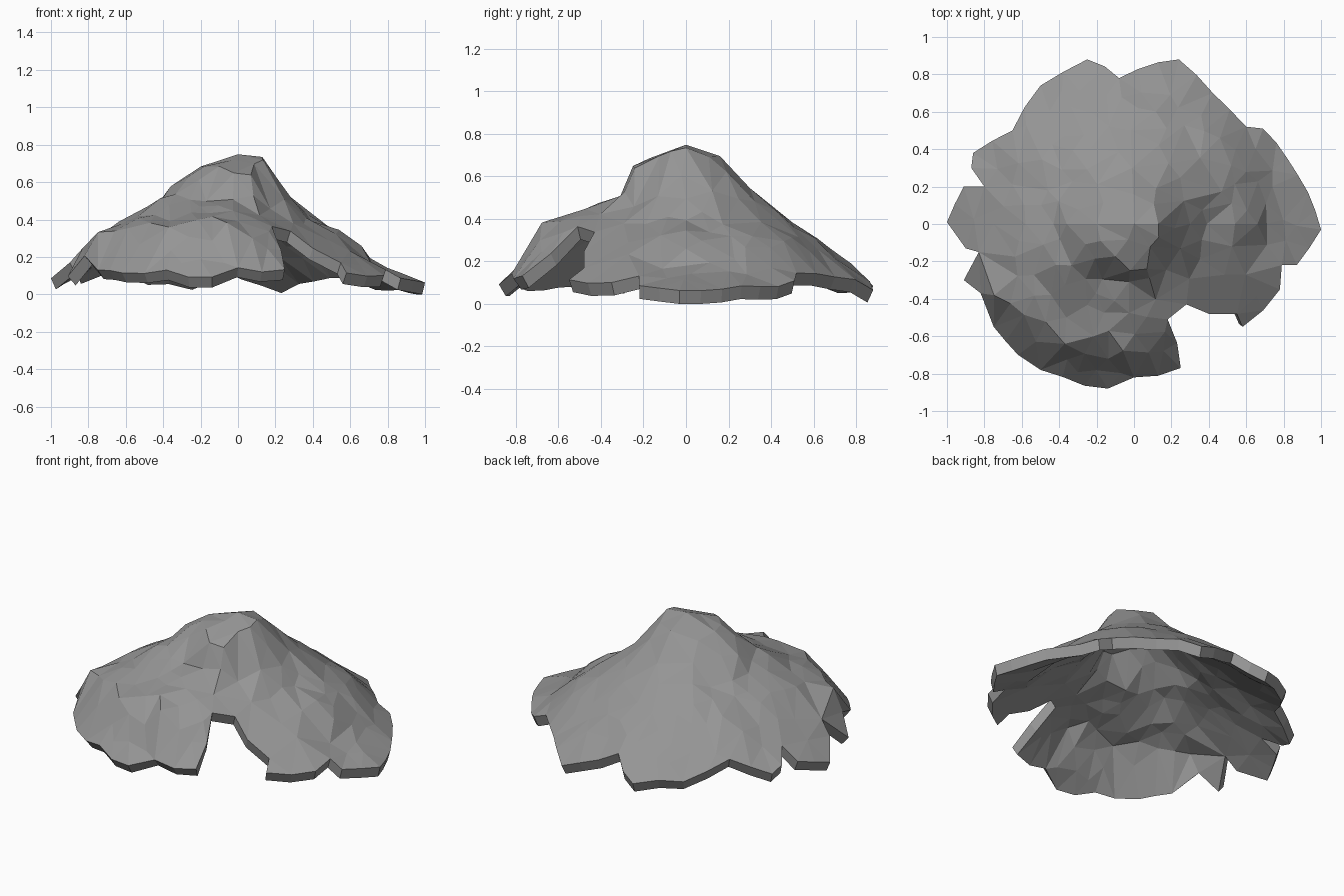
import bpy, bmesh, math, random
from mathutils import Vector
from mathutils.geometry import delaunay_2d_cdt

if "Cube" in bpy.data.objects:
    bpy.data.objects.remove(bpy.data.objects["Cube"])

random.seed(4)

# Ragged outline seen from above, counter-clockwise from the right tip
OUTLINE = [(1, -.03), (.93, .17), (.82, .35), (.69, .51), (.6, .52),
           (.24, .88), (-.08, .78), (-.25, .88), (-.5, .74),
           (-.65, .5), (-.86, .38), (-.87, .3), (-.8, .2),
           (-.91, .2), (-1, .01), (-.9, -.13), (-.83, -.15), (-.91, -.3),
           (-.82, -.37), (-.75, -.55), (-.62, -.7), (-.5, -.78),
           (-.14, -.88), (0, -.82), (.25, -.77), (.18, -.51), (.28, -.43),
           (.4, -.48), (.55, -.48), (.58, -.55), (.78, -.35), (.79, -.22), (.87, -.22)]

# Slope profiles (radius, height) running down from the peak at each compass angle
SLOPES = {
    0: [(.13, .74), (.3, .5), (.39, .4), (.54, .34), (.66, .26), (.71, .18), (1, .07)],
    45: [(.15, .7), (.35, .5), (.5, .39), (.65, .29), (.85, .11)],
    92: [(.16, .7), (.3, .55), (.5, .39), (.9, .09)],
    145: [(.2, .66), (.4, .47), (.6, .36), (.94, .11)],
    180: [(.2, .69), (.36, .58), (.43, .48), (.58, .41), (.75, .28), (1, .1)],
    207: [(.2, .69), (.6, .43), (.84, .34), (.96, .1)],
    240: [(.2, .69), (.34, .5), (.5, .44), (.74, .36), (.93, .1)],
    265: [(.25, .65), (.31, .51), (.68, .38), (.8, .16), (.88, .09)],
    286: [(.25, .64), (.3, .53), (.42, .43), (.6, .34), (.82, .12)],
    305: [(.15, .7), (.3, .46), (.51, .33), (.8, .1)],
    332: [(.15, .72), (.28, .51), (.4, .38), (.88, .08)],
}
ANGLES = sorted(SLOPES) + [360]


def along(profile, r):
    pts = [(0, .75)] + profile
    for (r0, z0), (r1, z1) in zip(pts, pts[1:]):
        if r <= r1 or r1 == pts[-1][0]:
            return z0 + (z1 - z0) * (r - r0) / (r1 - r0)


def height(x, y):
    a, r = math.degrees(math.atan2(y, x)) % 360, math.hypot(x, y)
    for a0, a1 in zip(ANGLES, ANGLES[1:]):
        if a <= a1:
            f = (a - a0) / (a1 - a0)
            z = along(SLOPES[a0], r) * (1 - f) + along(SLOPES[a1 % 360], r) * f
            return max(z, .07)


def inside(p):
    hit = False
    for (x0, y0), (x1, y1) in zip(OUTLINE, OUTLINE[1:] + OUTLINE[:1]):
        if (y0 > p.y) != (y1 > p.y) and p.x < x0 + (p.y - y0) * (x1 - x0) / (y1 - y0):
            hit = not hit
    return hit


# Facet corners: outline with its long edges broken up, then slope breaks and filler grid
points = []
for p, q in zip(OUTLINE, OUTLINE[1:] + OUTLINE[:1]):
    p, q = Vector(p), Vector(q)
    out = Vector((q.y - p.y, p.x - q.x)).normalized()
    n = max(1, round((q - p).length / .13))
    points += [p.lerp(q, k / n) + out * (random.uniform(0, .02) if k else 0) for k in range(n)]
n_rim = len(points)

candidates = [(Vector((0, 0)), .05)]
for a, profile in SLOPES.items():
    t = math.radians(a)
    candidates += [(Vector((r * math.cos(t), r * math.sin(t))), .045) for r, z in profile]
for i in range(-9, 10):
    for j in range(-9, 10):
        candidates.append((Vector(((i + j % 2 / 2) * .11 + random.uniform(-.03, .03),
                                   j * .1 + random.uniform(-.03, .03))), .075))
for c, gap in candidates:
    if inside(c) and min((c - p).length for p in points) > gap:
        points.append(c)

co, _, faces, *_ = delaunay_2d_cdt(points, [], [list(range(n_rim))], 1, 1e-5)

# Upper rock surface, slightly roughened
bm = bmesh.new()
verts = []
for p in co:
    rough = .012 if p.length > .4 else .003
    verts.append(bm.verts.new((p.x, p.y, height(p.x, p.y) + random.uniform(-rough, rough))))
for f in faces:
    bm.faces.new([verts[i] for i in f])
bmesh.ops.delete(bm, geom=[v for v in bm.verts if not v.link_faces], context='VERTS')
bmesh.ops.recalc_face_normals(bm, faces=bm.faces)
if sum(f.normal.z for f in bm.faces) < 0:
    bmesh.ops.reverse_faces(bm, faces=bm.faces)
bm.normal_update()

# Hollow underside and broken rim
top = list(bm.faces)
rim = [e for e in bm.edges if e.is_boundary]
under = {}
for v in list(bm.verts):
    n = Vector((v.normal.x * .6, v.normal.y * .6, v.normal.z)).normalized()
    q = v.co - n * .065
    q.z = max(q.z, 0)
    under[v] = bm.verts.new(q)
for f in top:
    bm.faces.new([under[v] for v in reversed(f.verts)])
for e in rim:
    a, b = e.verts
    bm.faces.new([a, b, under[b], under[a]])
bmesh.ops.recalc_face_normals(bm, faces=bm.faces)
low = min(v.co.z for v in bm.verts)
bmesh.ops.translate(bm, verts=bm.verts, vec=(0, 0, -low))

mesh = bpy.data.meshes.new("rock_shell")
bm.to_mesh(mesh)
bm.free()
rock = bpy.data.objects.new("rock_shell", mesh)
bpy.context.collection.objects.link(rock)

# Dark grey stone
stone = bpy.data.materials.new("stone")
stone.diffuse_color = (.3, .3, .3, 1)
stone.use_nodes = True
stone.node_tree.nodes["Principled BSDF"].inputs["Base Color"].default_value = stone.diffuse_color
mesh.materials.append(stone)
